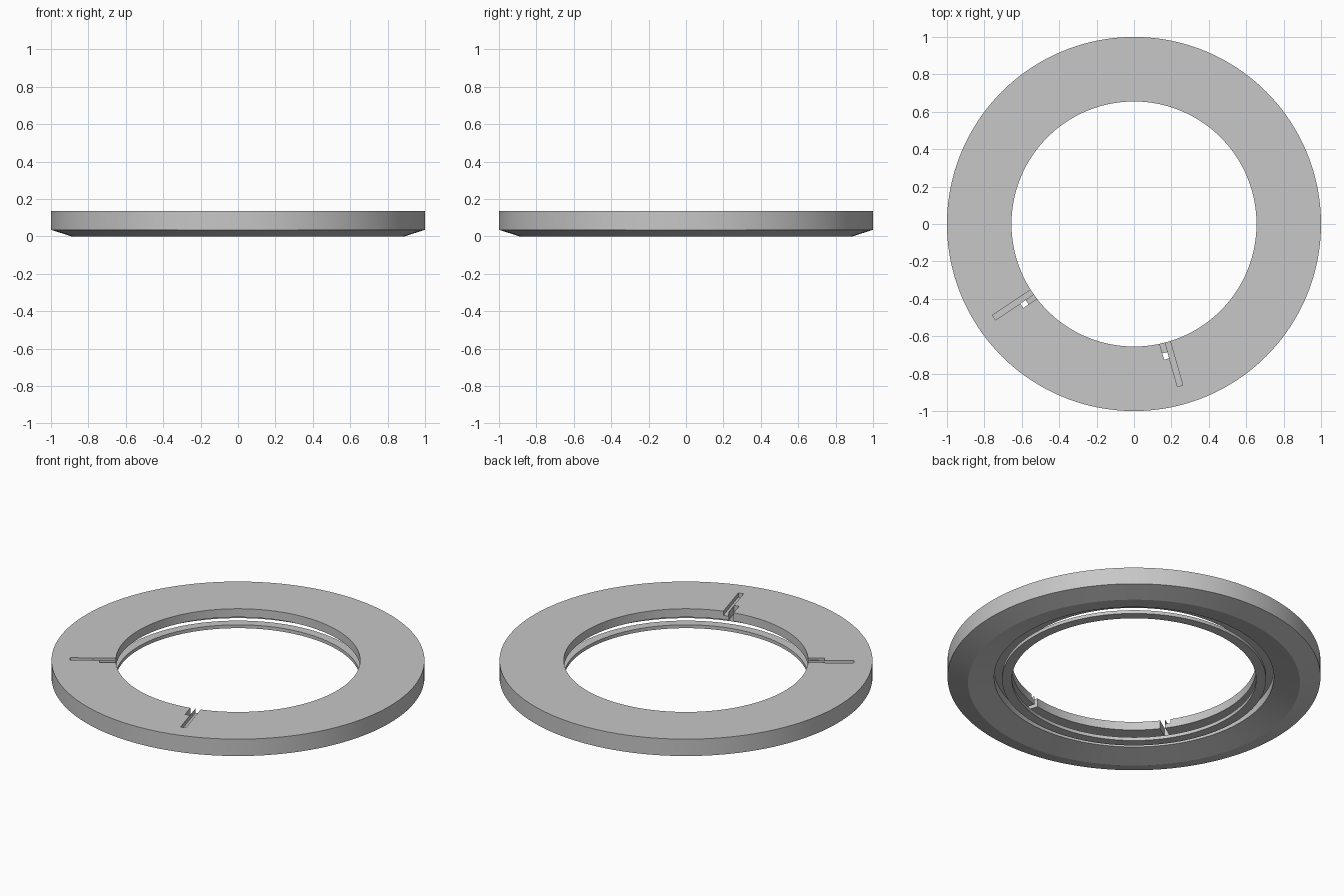
import bpy
import bmesh
import math
from mathutils import Matrix

cube = bpy.data.objects.get("Cube")
if cube:
    bpy.data.objects.remove(cube, do_unlink=True)

SEGMENTS = 192

grey = bpy.data.materials.new("mid_grey")
grey.use_nodes = True
grey.diffuse_color = (0.57, 0.57, 0.57, 1)
grey.node_tree.nodes["Principled BSDF"].inputs["Base Color"].default_value = grey.diffuse_color


def add_object(name, bm):
    bmesh.ops.recalc_face_normals(bm, faces=bm.faces)
    mesh = bpy.data.meshes.new(name)
    bm.to_mesh(mesh)
    bm.free()
    mesh.materials.append(grey)
    obj = bpy.data.objects.new(name, mesh)
    bpy.context.collection.objects.link(obj)
    return obj


def select(obj):
    bpy.ops.object.select_all(action="DESELECT")
    obj.select_set(True)
    bpy.context.view_layer.objects.active = obj


def lathe(name, profile):
    """Revolve a closed (radius, height) profile around z."""
    bm = bmesh.new()
    verts = [bm.verts.new((r, 0, z)) for r, z in profile]
    edges = [bm.edges.new((a, b)) for a, b in zip(verts, verts[1:] + verts[:1])]
    bmesh.ops.spin(bm, geom=verts + edges, cent=(0, 0, 0), axis=(0, 0, 1),
                   angle=math.tau, steps=SEGMENTS)
    bmesh.ops.remove_doubles(bm, verts=bm.verts, dist=0.0001)
    return add_object(name, bm)


def cut_slot(target, angle, r0, r1, side0, side1, z0):
    """Cut a radial slot, open at the top, down to height z0."""
    z1 = 0.2
    bm = bmesh.new()
    place = (Matrix.Rotation(math.radians(angle), 4, "Z")
             @ Matrix.Translation(((r0 + r1) / 2, (side0 + side1) / 2, (z0 + z1) / 2))
             @ Matrix.Diagonal((r1 - r0, abs(side1 - side0), z1 - z0, 1)))
    bmesh.ops.create_cube(bm, size=1, matrix=place)
    cutter = add_object("slot_cutter", bm)
    cutter.hide_render = True
    mod = target.modifiers.new("slot", "BOOLEAN")
    mod.operation = "DIFFERENCE"
    mod.solver = "EXACT"
    mod.object = cutter
    select(target)
    bpy.ops.object.modifier_apply(modifier=mod.name)
    bpy.data.objects.remove(cutter, do_unlink=True)


# Main ring: bevelled underside and a thin inner lip
main_ring = lathe("main_ring", [
    (0.655, 0.135), (1.0, 0.135), (1.0, 0.035), (0.89, 0.0),
    (0.75, 0.035), (0.75, 0.085), (0.655, 0.085)])

# Thin ring below the lip, separated by an open gap
lower_ring = lathe("lower_ring", [
    (0.655, 0.04), (0.708, 0.04), (0.708, 0.02), (0.655, 0.02)])

# Two mirrored slot pairs: a long shallow groove and a short through slot
for angle, side in ((213.8, 1), (285.9, -1)):
    cut_slot(main_ring, angle, 0.6, 0.9, -0.015, 0.015, 0.11)
    cut_slot(main_ring, angle, 0.6, 0.742, side * 0.016, side * 0.044, 0.06)

for ring in (main_ring, lower_ring):
    select(ring)
    bpy.ops.object.shade_smooth_by_angle(angle=math.radians(12))
